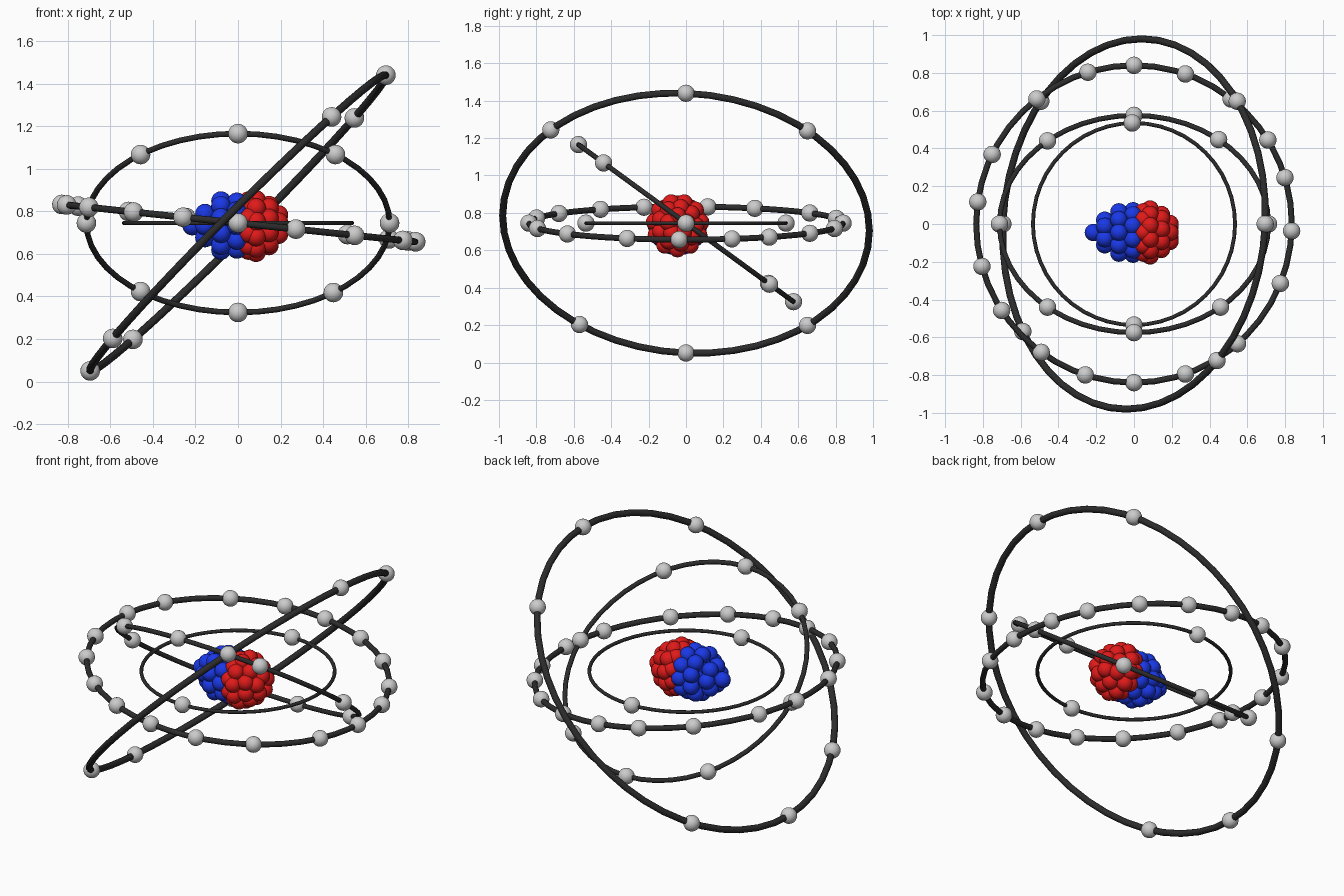
import bpy, bmesh, math
from mathutils import Vector, Matrix

if "Cube" in bpy.data.objects:
    bpy.data.objects.remove(bpy.data.objects["Cube"])

CENTRE = Vector((0, 0, 0.745))
BALL = 0.046


def material(name, colour):
    m = bpy.data.materials.new(name)
    m.diffuse_color = (*colour, 1)
    m.use_nodes = True
    m.node_tree.nodes["Principled BSDF"].inputs["Base Color"].default_value = m.diffuse_color
    return m


BLACK = material("dark_rubber", (0.025, 0.025, 0.025))
RED = material("red", (0.75, 0.01, 0.01))
BLUE = material("blue", (0.01, 0.04, 0.8))


def balls(name, points, mat=None):
    """One smooth object holding a sphere at each point."""
    bm = bmesh.new()
    for p in points:
        bmesh.ops.create_uvsphere(bm, u_segments=24, v_segments=12, radius=BALL,
                                  matrix=Matrix.Translation(p))
    for f in bm.faces:
        f.smooth = True
    me = bpy.data.meshes.new(name)
    bm.to_mesh(me)
    bm.free()
    if mat:
        me.materials.append(mat)
    ob = bpy.data.objects.new(name, me)
    bpy.context.collection.objects.link(ob)


def orbit(name, radius, u, v, angles):
    """Ring in the plane of directions u, v with electrons at the given angles."""
    u, v = Vector(u).normalized(), Vector(v).normalized()
    rot = Matrix((u, v, u.cross(v))).transposed()
    bpy.ops.mesh.primitive_torus_add(major_segments=48, minor_segments=12,
                                     major_radius=radius, minor_radius=radius * 0.019)
    ring = bpy.context.object
    ring.name = name + "_ring"
    ring.matrix_world = Matrix.Translation(CENTRE) @ rot.to_4x4()
    ring.data.materials.append(BLACK)
    bpy.ops.object.shade_smooth()
    balls(name + "_electrons",
          [CENTRE + radius * (u * math.cos(math.radians(a)) + v * math.sin(math.radians(a)))
           for a in angles])


# Electron shells: 2, 8, 18 and 6 electrons
orbit("first_orbit", 0.535, (1, 0, 0), (0, 1, 0), [91, 270])
orbit("second_orbit", 0.712, (1, 0, 0), (0, -0.575, 0.42),
      [0, 50, 90, 130, 180, 230, 270, 309])
orbit("third_orbit", 0.84, (0.995, 0, -0.105), (0, 1, 0),
      [90, 71, 52, 32, 17, -2.5, -22, -49, -71, -90, -108, -126, -147, -164.5,
       172, 154, 128, 107])
orbit("fourth_orbit", 0.982, (1, 0, 1), (0.04, 0.98, -0.04),
      [0, 41.5, 138.5, 180, 215.5, -47.5])


# Nucleus: rings of balls stacked along x as (x, ring radius, count, start angle)
def cluster(layers):
    pts = []
    for x, r, n, start in layers:
        for i in range(n):
            a = math.radians(start) + 2 * math.pi * i / n
            pts.append(Vector((x, -0.045 + r * math.cos(a), 0.733 + r * math.sin(a))))
    return pts


balls("neutrons", cluster([
    (-0.215, 0, 1, 0), (-0.155, 0.065, 6, 0), (-0.145, 0, 1, 0),
    (-0.08, 0.115, 10, 18), (-0.08, 0.05, 5, 0),
    (-0.005, 0.115, 10, 0), (-0.01, 0.05, 5, 30)]), BLUE)
balls("protons", cluster([
    (0.19, 0.05, 5, 18), (0.145, 0.095, 9, 0), (0.14, 0.03, 3, 0),
    (0.085, 0.125, 11, 8), (0.08, 0.06, 6, 0),
    (0.05, 0.115, 10, 18), (0.03, 0.05, 5, 0)]), RED)
